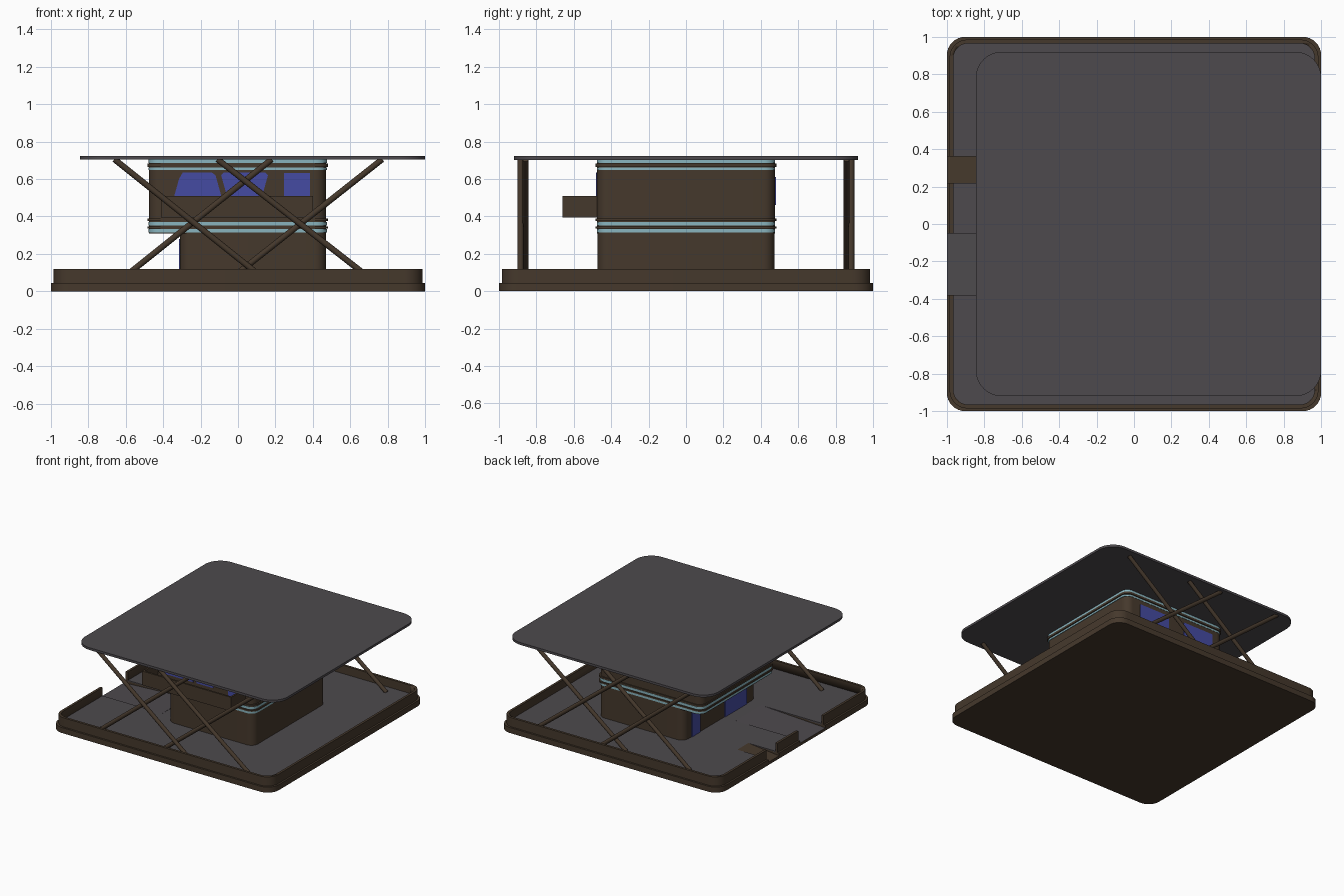
import bpy, bmesh, math
from mathutils import Vector

if "Cube" in bpy.data.objects:
    bpy.data.objects.remove(bpy.data.objects["Cube"])


def mat(name, col):
    m = bpy.data.materials.new(name)
    m.diffuse_color = (*col, 1)
    m.use_nodes = True
    m.node_tree.nodes["Principled BSDF"].inputs["Base Color"].default_value = m.diffuse_color
    return m


BROWN = mat("brown_cladding", (0.06, 0.04, 0.025))
GREY = mat("grey_deck", (0.075, 0.068, 0.075))
TRIM = mat("pale_trim", (0.25, 0.46, 0.52))
GLASS = mat("blue_glass", (0.06, 0.07, 0.36))


def prism(name, pts, vec, material, smooth=False):
    """Extrude a flat 3D outline along a vector."""
    bm = bmesh.new()
    f = bm.faces.new([bm.verts.new(p) for p in pts])
    ext = bmesh.ops.extrude_face_region(bm, geom=[f])
    bmesh.ops.translate(bm, vec=Vector(vec),
                        verts=[v for v in ext["geom"] if isinstance(v, bmesh.types.BMVert)])
    bmesh.ops.recalc_face_normals(bm, faces=bm.faces)
    me = bpy.data.meshes.new(name)
    bm.to_mesh(me)
    bm.free()
    ob = bpy.data.objects.new(name, me)
    bpy.context.collection.objects.link(ob)
    me.materials.append(material)
    if smooth:
        activate(ob)
        bpy.ops.object.shade_smooth_by_angle(angle=math.radians(30))
    return ob


def activate(ob):
    bpy.ops.object.select_all(action='DESELECT')
    ob.select_set(True)
    bpy.context.view_layer.objects.active = ob


def box(name, x0, x1, y0, y1, z0, z1, material):
    return prism(name, [(x0, y0, z0), (x1, y0, z0), (x1, y1, z0), (x0, y1, z0)],
                 (0, 0, z1 - z0), material)


def slab(name, x0, x1, y0, y1, z0, z1, r, material, n=8):
    """Box with rounded vertical corners."""
    pts = []
    for k, (cx, cy) in enumerate([(x1 - r, y1 - r), (x0 + r, y1 - r), (x0 + r, y0 + r), (x1 - r, y0 + r)]):
        for i in range(n + 1):
            a = math.pi / 2 * (k + i / n)
            pts.append((cx + r * math.cos(a), cy + r * math.sin(a), z0))
    return prism(name, pts, (0, 0, z1 - z0), material, True)


def cut(targets, cutter):
    """Subtract a cutter from each target, then delete it."""
    for t in targets:
        m = t.modifiers.new("cut", 'BOOLEAN')
        m.operation, m.solver, m.object = 'DIFFERENCE', 'EXACT', cutter
        activate(t)
        bpy.ops.object.modifier_apply(modifier=m.name)
    bpy.data.objects.remove(cutter)


# Ground platform: plinth, deck and low perimeter wall
plinth = slab("plinth", -1, 1, -1, 1, 0, 0.045, 0.1, BROWN)
deck = slab("deck", -0.967, 0.967, -0.967, 0.967, 0.04, 0.052, 0.08, GREY)
wall = slab("perimeter_wall", -0.985, 0.985, -0.985, 0.985, 0.04, 0.12, 0.095, BROWN)
cut([wall], slab("cutter", -0.965, 0.965, -0.965, 0.965, 0.03, 0.2, 0.08, BROWN))

# Driveway and footpath ramps sunk through the left wall
for name, y0, y1, xi, m in (("driveway", -0.38, -0.05, -0.42, GREY),
                            ("footpath", 0.22, 0.36, -0.72, BROWN)):
    slope = (0.052 - 0.022) / (xi + 1)
    out = 0.022 - 0.1 * slope
    cutter = prism("cutter", [(-1.1, y0, out), (xi, y0, 0.052), (xi, y0, 0.2), (-1.1, y0, 0.2)],
                   (0, y1 - y0, 0), BROWN)
    cut([plinth, deck, wall], cutter)
    prism(name, [(-1, y0, 0.015), (xi, y0, 0.045), (xi, y0, 0.053), (-1, y0, 0.023)],
          (0, y1 - y0, 0), m)

# House storeys
slab("lower_storey", -0.31, 0.47, -0.472, 0.472, 0.05, 0.32, 0.06, BROWN)
slab("upper_storey", -0.475, 0.47, -0.475, 0.475, 0.31, 0.705, 0.06, BROWN)

# Alternating trim bands around the house
for i, (z0, z1, m, d) in enumerate([(0.315, 0.333, TRIM, 0.475), (0.335, 0.347, BROWN, 0.481),
                                    (0.351, 0.37, TRIM, 0.475), (0.375, 0.39, BROWN, 0.481),
                                    (0.648, 0.662, TRIM, 0.475), (0.665, 0.682, BROWN, 0.481),
                                    (0.686, 0.704, TRIM, 0.475)]):
    slab(f"trim_band_{i}", -d - 0.002, d, -d - 0.002, d + 0.002, z0, z1, 0.06, m)

# Balcony tub on the front
balcony = box("balcony", -0.41, 0.40, -0.66, -0.46, 0.395, 0.51, BROWN)
cut([balcony], box("cutter", -0.395, 0.385, -0.645, -0.476, 0.41, 0.6, BROWN))


def pane(name, y, corners):
    prism(name, [(x, y - 0.006, z) for x, z in corners], (0, 0.012, 0), GLASS)


# Front windows and balcony door
pane("front_window_left", -0.475, [(-0.36, 0.44), (-0.315, 0.60), (-0.295, 0.635), (-0.14, 0.635),
                                   (-0.12, 0.62), (-0.07, 0.44)])
pane("front_window_middle", -0.475, [(-0.04, 0.44), (-0.09, 0.62), (-0.075, 0.635), (0.145, 0.635),
                                     (0.16, 0.62), (0.11, 0.44)])
pane("balcony_door", -0.475, [(0.245, 0.412), (0.245, 0.632), (0.385, 0.632), (0.385, 0.412)])

# Back windows
for i, x in enumerate((0.2, -0.23)):
    pane(f"back_window_{i}", 0.475, [(x - 0.14, 0.46), (x + 0.14, 0.46), (x + 0.14, 0.61), (x - 0.14, 0.61)])

# Entrance and garage doors on the left of the lower storey
box("front_door", -0.316, -0.30, 0.26, 0.37, 0.05, 0.28, GLASS)
box("garage_door", -0.316, -0.30, -0.34, -0.06, 0.05, 0.25, GLASS)

# Crossed roof struts on front and back
for side in (-1, 1):
    label = "front" if side < 0 else "back"
    for i, (xb, xt, y) in enumerate([(0.16, -0.66, 0.884), (0.73, -0.11, 0.884),
                                     (-0.64, 0.18, 0.858), (-0.06, 0.77, 0.858)]):
        a, b = Vector((xb, side * y, 0.05)), Vector((xt, side * y, 0.705))
        bpy.ops.mesh.primitive_cylinder_add(vertices=12, radius=0.016, depth=(b - a).length,
                                            location=(a + b) / 2,
                                            rotation=(b - a).to_track_quat('Z', 'Y').to_euler())
        ob = bpy.context.object
        ob.name = f"{label}_strut_{i}"
        ob.data.materials.append(BROWN)
        bpy.ops.object.shade_smooth_by_angle(angle=math.radians(40))

# Flat roof
slab("roof", -0.845, 1.0, -0.92, 0.92, 0.703, 0.722, 0.14, GREY, 12)
